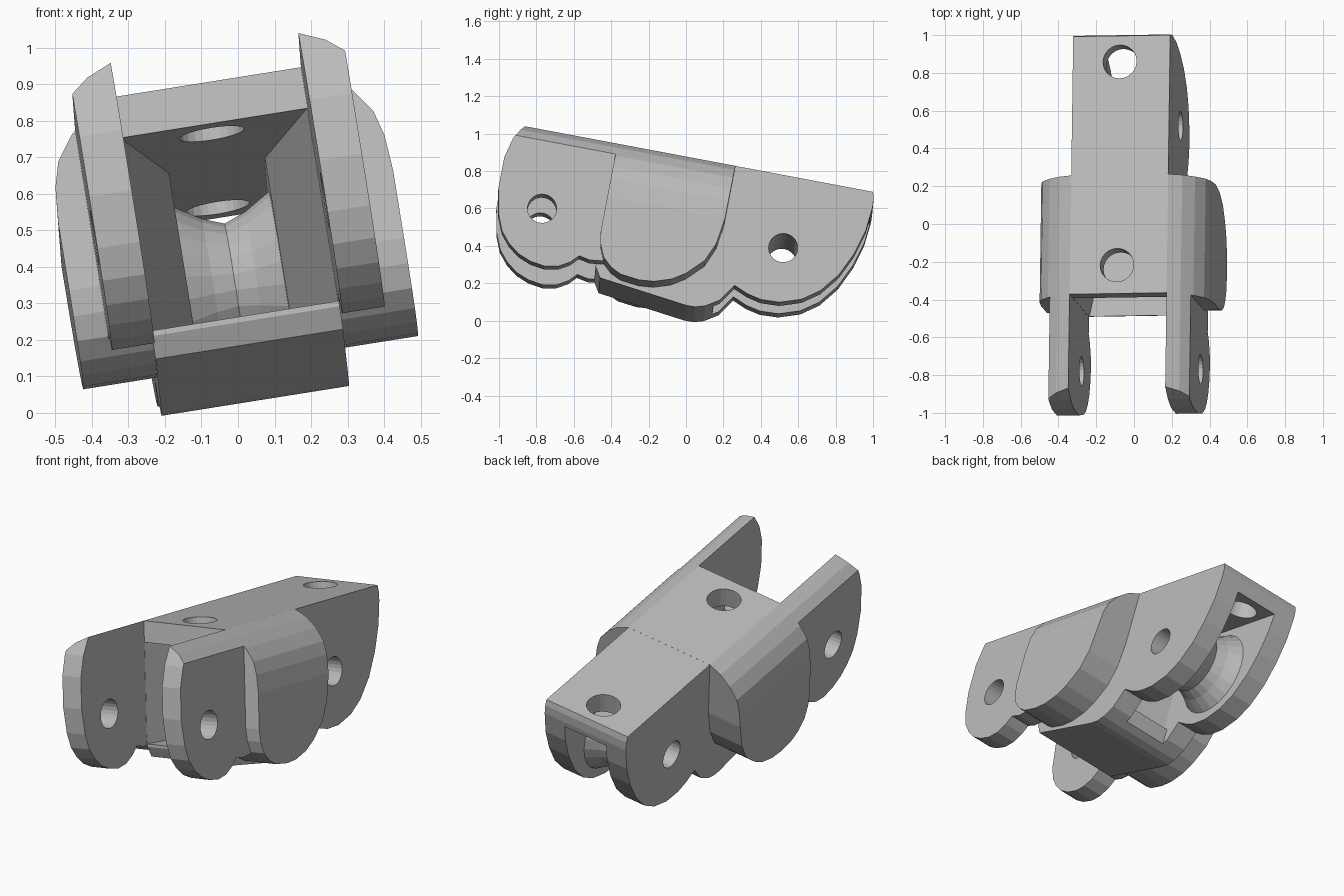
import bpy, bmesh, math
from mathutils import Matrix, Vector

if "Cube" in bpy.data.objects:
    bpy.data.objects.remove(bpy.data.objects["Cube"])

# Local frame: a = width, b = length, c = up; the whole link is tilted at the end
A0 = 0.053                       # middle of the width
U = Vector((0.987, 0.0155, 0.157)).normalized()
V = Vector((0.014, 0.983, -0.185)).normalized()
W = U.cross(V).normalized()
V = W.cross(U)
TILT = Matrix((U, V, W)).transposed().to_4x4() @ Matrix.Translation((A0, 0, 0))

grey = bpy.data.materials.new("light_grey")
grey.diffuse_color = (0.5, 0.5, 0.5, 1)
grey.use_nodes = True
grey.node_tree.nodes["Principled BSDF"].inputs["Base Color"].default_value = grey.diffuse_color


def finish(bm, name):
    bmesh.ops.recalc_face_normals(bm, faces=bm.faces)
    me = bpy.data.meshes.new(name)
    bm.to_mesh(me)
    bm.free()
    ob = bpy.data.objects.new(name, me)
    bpy.context.collection.objects.link(ob)
    return ob


def prism(name, pts, axis, lo, hi):
    """Extrude a 2D outline along axis 0 (b,c), 1 (a,c) or 2 (a,b)."""
    def place(p, t):
        q = list(p)
        q.insert(axis, t)
        return q
    bm = bmesh.new()
    face = bm.faces.new([bm.verts.new(place(p, lo)) for p in pts])
    ext = bmesh.ops.extrude_face_region(bm, geom=[face])["geom"]
    step = Vector(place((0, 0), hi - lo))
    bmesh.ops.translate(bm, vec=step, verts=[g for g in ext if isinstance(g, bmesh.types.BMVert)])
    return finish(bm, name)


def circle(x, y, r, n=24):
    return [(x + r * math.cos(2 * math.pi * i / n), y + r * math.sin(2 * math.pi * i / n)) for i in range(n)]


def boolean(ob, other, op, keep=False):
    m = ob.modifiers.new(op, 'BOOLEAN')
    m.operation, m.solver, m.object = op, 'EXACT', other
    bpy.context.view_layer.update()
    me = bpy.data.meshes.new_from_object(ob.evaluated_get(bpy.context.evaluated_depsgraph_get()))
    ob.modifiers.clear()
    ob.data = me
    if not keep:
        bpy.data.objects.remove(other, do_unlink=True)


PIN_B, PIN_C = 0.442, 0.435      # rear pin
ARM_B, ARM_C = -0.862, 0.384     # front pin

# Core: long block with a rounded tail lobe and sloped belly
core = [(-0.53, 0.823), (-0.53, 0.22), (-0.525, 0.15), (-0.49, 0.092), (-0.01, 0.032), (0.04, 0.033),
        (0.09, 0.048), (0.161, 0.093), (0.224, 0.187), (0.30, 0.155), (0.376, 0.138), (0.477, 0.142),
        (0.59, 0.18), (0.681, 0.245), (0.763, 0.35), (0.821, 0.476), (0.858, 0.607), (0.871, 0.74),
        (0.868, 0.79), (0.858, 0.823)]
body = prism("finger_link", core, 0, -0.26, 0.26)

# Rounded cross-section shared by the knuckle bulge and the fork arms
half = [(0.462, -0.2), (0.464, 0.1), (0.464, 0.5), (0.456, 0.6), (0.437, 0.67), (0.39, 0.737),
        (0.33, 0.79), (0.26, 0.8235)]
section = prism("section_cutter", half + [(-a, c) for a, c in reversed(half)], 1, -1.4, 1.2)

# Knuckle bulge
bulge_outline = [(-0.53, 0.9), (-0.53, 0.31), (-0.518, 0.24), (-0.49, 0.175), (-0.44, 0.128), (-0.383, 0.1),
                 (-0.28, 0.088), (-0.2, 0.095), (-0.11, 0.125), (-0.04, 0.17), (0.046, 0.257),
                 (0.09, 0.36), (0.11, 0.5), (0.11, 0.9)]
bulge = prism("bulge", bulge_outline, 0, -0.6, 0.6)
boolean(bulge, section, 'INTERSECT', keep=True)

# Fork arms
arm_outline = [(-0.98, 0.9), (-1.036, 0.823), (-1.085, 0.73), (-1.112, 0.62), (-1.112, 0.45), (-1.085, 0.31),
               (-1.05, 0.225), (-1.0, 0.165), (-0.94, 0.12), (-0.87, 0.092), (-0.79, 0.08), (-0.72, 0.093),
               (-0.66, 0.128), (-0.62, 0.17), (-0.56, 0.158), (-0.5, 0.165), (-0.4, 0.2), (-0.4, 0.9)]
for lo, hi in ((-0.378, -0.26), (0.26, 0.378)):
    arm = prism("arm", arm_outline, 0, lo, hi)
    boolean(arm, section, 'INTERSECT', keep=True)
    boolean(bulge, arm, 'UNION')
bpy.data.objects.remove(section, do_unlink=True)
boolean(body, bulge, 'UNION')

# Flared channel through the middle, open below at the tail
flare = [(0.259, -1.4), (0.259, -0.53), (0.133, 0.1), (0.133, 1.2)]
channel = prism("channel", flare + [(-a, b) for a, b in reversed(flare)], 2, 0.165, 0.708)
boolean(body, channel, 'DIFFERENCE')
tail_slot = prism("tail_slot", [(-0.133, 0.13), (0.133, 0.13), (0.133, 1.2), (-0.133, 1.2)], 2, -0.2, 0.707)
boolean(body, tail_slot, 'DIFFERENCE')

# Cord holes in the top plate and pin holes through the sides
for b in (-0.377, 0.719):
    boolean(body, prism("cord_hole", circle(-0.008, b, 0.09), 2, 0.6, 1.0), 'DIFFERENCE')
for b, c in ((PIN_B, PIN_C), (ARM_B, ARM_C)):
    boolean(body, prism("pin_hole", circle(b, c, 0.078), 0, -0.7, 0.7), 'DIFFERENCE')

# Waisted spool around the rear pin
bm = bmesh.new()
n = 24
rings = []
for a, r in ((-0.134, 0.078), (-0.134, 0.24), (-0.06, 0.195), (0, 0.172), (0.06, 0.195), (0.134, 0.24), (0.134, 0.078)):
    rings.append([bm.verts.new((a, b, c)) for b, c in circle(PIN_B, PIN_C, r, n)])
for r0, r1 in zip(rings, rings[1:] + rings[:1]):
    for i in range(n):
        j = (i + 1) % n
        bm.faces.new((r0[i], r0[j], r1[j], r1[i]))
spool = finish(bm, "rear_spool")

# Tilt into place and colour
for ob in (body, spool):
    ob.data.transform(TILT)
    ob.data.materials.clear()
    ob.data.materials.append(grey)
